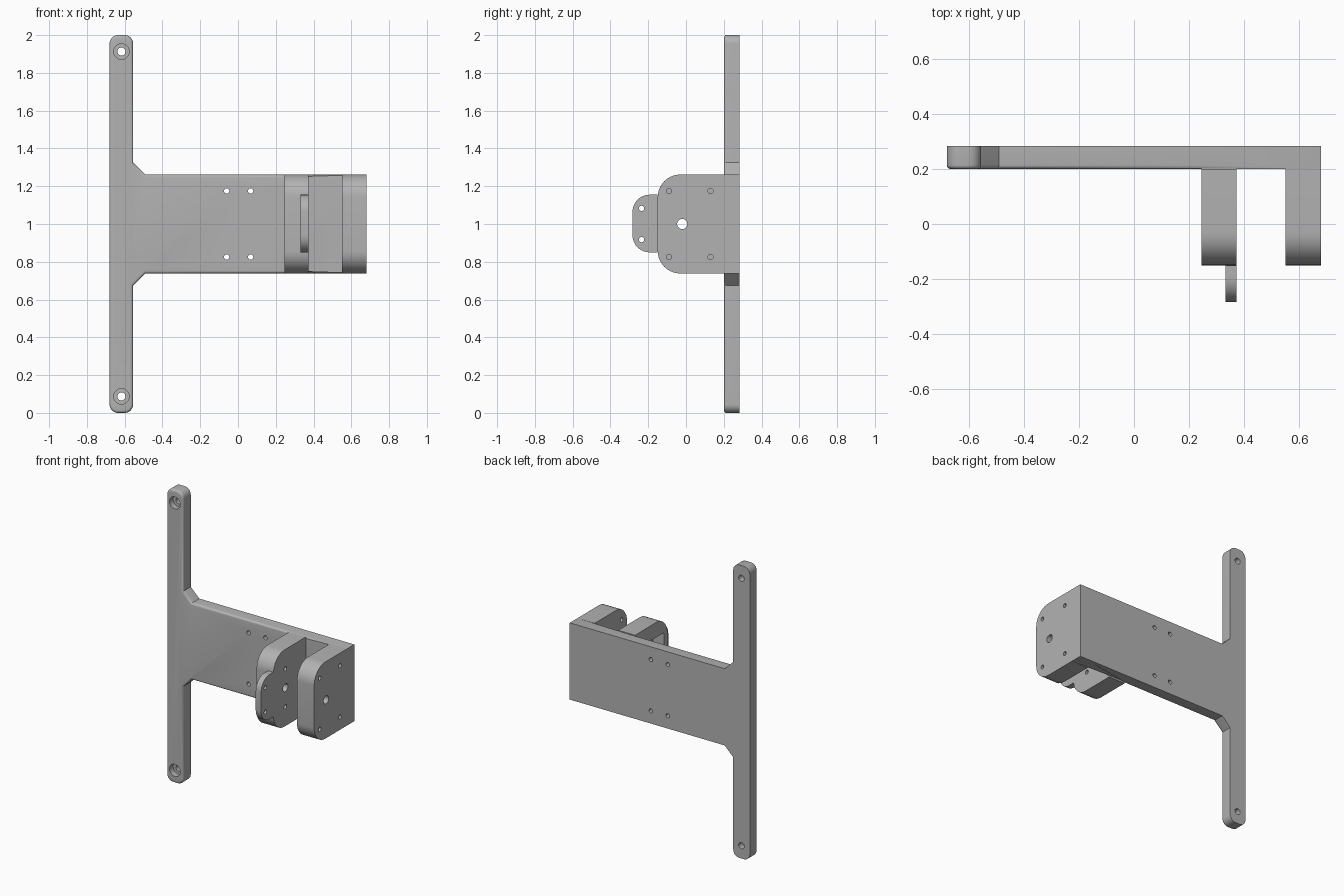
import bpy, bmesh, math
from mathutils import Vector, Matrix

cube = bpy.data.objects.get("Cube")
if cube:
    bpy.data.objects.remove(cube, do_unlink=True)

grey = bpy.data.materials.new("plain grey")
grey.use_nodes = True
grey.diffuse_color = (0.45, 0.45, 0.45, 1)
grey.node_tree.nodes["Principled BSDF"].inputs["Base Color"].default_value = grey.diffuse_color

MID = 1.0                      # height of the arm's centre line
FRONT, BACK = 0.2, 0.283       # plate faces
ARM = 0.262                    # half height of the arm


def rounded(points, steps=10):
    """Outline from (a, b, radius) corners, with arcs where the radius is set."""
    out = []
    for i, (a, b, r) in enumerate(points):
        p = Vector((a, b))
        if not r:
            out.append(p)
            continue
        u = (Vector(points[i - 1][:2]) - p).normalized()
        v = (Vector(points[(i + 1) % len(points)][:2]) - p).normalized()
        centre = p + (u + v) * r          # right-angled corners
        for k in range(steps + 1):
            t = k / steps * math.pi / 2
            out.append(centre - v * r * math.cos(t) - u * r * math.sin(t))
    return out


def prism(name, outline, axis, lo, hi):
    """Extrude an (x, z) outline along y, or a (y, z) outline along x."""
    place = (lambda p, d: (d, p.x, p.y)) if axis == "x" else (lambda p, d: (p.x, d, p.y))
    bm = bmesh.new()
    base = bm.faces.new([bm.verts.new(place(p, lo)) for p in outline])
    new = bmesh.ops.extrude_face_region(bm, geom=[base])["geom"]
    shift = Vector(place(Vector((0, 0)), hi - lo))
    bmesh.ops.translate(bm, vec=shift, verts=[g for g in new if isinstance(g, bmesh.types.BMVert)])
    bmesh.ops.recalc_face_normals(bm, faces=bm.faces)
    return finish(name, bm)


def finish(name, bm):
    mesh = bpy.data.meshes.new(name)
    bm.to_mesh(mesh)
    bm.free()
    mesh.materials.append(grey)
    obj = bpy.data.objects.new(name, mesh)
    bpy.context.collection.objects.link(obj)
    return obj


def hole(centre, radius, depth, axis):
    turn = Matrix.Rotation(math.pi / 2, 4, "Y" if axis == "x" else "X")
    bm = bmesh.new()
    bmesh.ops.create_cone(bm, cap_ends=True, segments=32, radius1=radius, radius2=radius,
                          depth=depth, matrix=Matrix.Translation(centre) @ turn)
    return finish("hole_cutter", bm)


def select(obj):
    bpy.ops.object.select_all(action="DESELECT")
    obj.select_set(True)
    bpy.context.view_layer.objects.active = obj


def cut(obj, cutters):
    for c in cutters:
        c.hide_render = True
        mod = obj.modifiers.new("cut", "BOOLEAN")
        mod.operation, mod.solver, mod.object = "DIFFERENCE", "EXACT", c
        select(obj)
        bpy.ops.object.modifier_apply(modifier=mod.name)
        bpy.data.objects.remove(c, do_unlink=True)


def smooth(obj):
    select(obj)
    bpy.ops.object.shade_smooth_by_angle(angle=math.radians(30))


# T-shaped plate: tall mounting strip and wide arm with chamfered joints
IN, OUT, EAR = -0.555, -0.68, 0.245
half = [(EAR, ARM, 0), (-0.49, ARM, 0), (IN, 0.325, 0), (IN, 1.0, 0.045), (OUT, 1.0, 0.045)]
upper = [(0.68, ARM, 0)] + half
corners = [(x, MID + z, r) for x, z, r in upper]
corners += [(x, MID - z, r) for x, z, r in reversed(upper)]
plate = prism("mounting_plate", rounded(corners), "y", FRONT, BACK)

# soften the front rim of the plate, up to the bracket
bm = bmesh.new()
bm.from_mesh(plate.data)
rim = [e for e in bm.edges if all(abs(v.co.y - FRONT) < 1e-4 and v.co.x < EAR + 0.001 for v in e.verts)]
bmesh.ops.bevel(bm, geom=rim, offset=0.014, segments=4, profile=0.5, affect="EDGES")
bm.to_mesh(plate.data)
bm.free()

# counterbored screw holes in the strip and small holes in the arm
cutters = []
for s in (-1, 1):
    cutters.append(hole((-0.617, 0.24, MID + s * 0.913), 0.021, 0.3, "y"))
    cutters.append(hole((-0.617, FRONT, MID + s * 0.913), 0.041, 0.08, "y"))
    for x in (-0.06, 0.067):
        cutters.append(hole((x, 0.24, MID + s * 0.175), 0.014, 0.3, "y"))
cut(plate, cutters)
smooth(plate)

# two bracket ears with rounded front corners
ear_outline = rounded([(FRONT, MID - ARM, 0), (FRONT, MID + ARM, 0),
                       (-0.15, MID + ARM, 0.12), (-0.15, MID - ARM, 0.12)])
outer = prism("outer_ear", ear_outline, "x", 0.55, 0.68)
inner = prism("inner_ear", ear_outline, "x", EAR, 0.372)

cutters = [hole((0.615, -0.02, MID), 0.027, 0.4, "x")]
cutters += [hole((0.615, y, MID + s * 0.175), 0.014, 0.4, "x") for y in (-0.09, 0.13) for s in (-1, 1)]
cut(outer, cutters)
smooth(outer)

# inner ear: pocket on its outside face, axle hole and small holes
pocket = prism("pocket_cutter", rounded([(-0.115, 0.84, 0), (-0.115, 1.16, 0), (0.1, 1.16, 0), (0.1, 0.84, 0)]),
               "x", 0.2, 0.33)
cutters = [pocket, hole((0.31, -0.02, MID), 0.027, 0.4, "x")]
cutters += [hole((0.31, -0.02, MID + s * 0.13), 0.014, 0.4, "x") for s in (-1, 1)]
cut(inner, cutters)
smooth(inner)

# thin rounded tab on the front of the inner ear
tab = prism("front_tab", rounded([(-0.15, 0.85, 0), (-0.15, 1.155, 0), (-0.283, 1.155, 0.09), (-0.283, 0.85, 0.09)]),
            "x", 0.332, 0.372)
cut(tab, [hole((0.35, -0.235, MID + s * 0.083), 0.014, 0.2, "x") for s in (-1, 1)])
smooth(tab)
